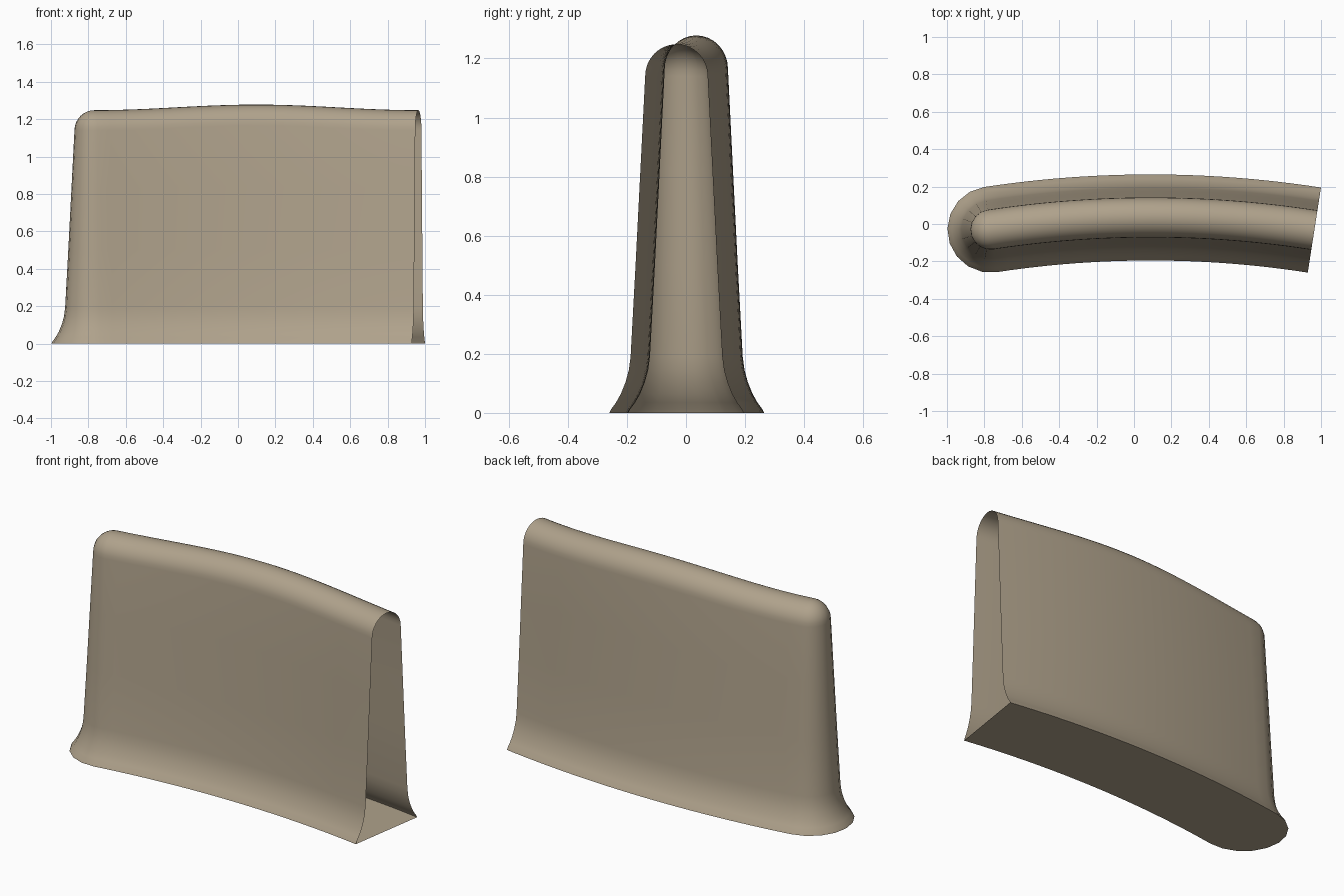
import bpy, bmesh, math

if "Cube" in bpy.data.objects:
    bpy.data.objects.remove(bpy.data.objects["Cube"])

R, AX, AY = 5.7, 0.09, 0.035       # plan arc radius and apex
A_RIGHT, A_LEFT = 0.154, -0.151    # arc angles at open end and rounded end
N_ARC, N_CAP = 24, 9

# Half cross-section (offset, height): floor centre, flared foot, wall, domed top
profile = [(0, 0), (0.23, 0), (0.224, 0.012), (0.207, 0.035), (0.19, 0.065),
           (0.174, 0.105), (0.163, 0.145), (0.157, 0.19),
           (0.14, 0.5), (0.123, 0.83), (0.107, 1.14)]
for i in range(1, 9):
    t = math.pi / 2 * i / 8
    profile.append((0.107 * math.cos(t), 1.14 + 0.108 * math.sin(t)))
profile[-1] = (0, 1.248)


def centre(a):
    return AX + R * math.sin(a), AY - R + R * math.cos(a)


# Stations around the plan: back side, rounded end, front side
arc = [A_RIGHT + (A_LEFT - A_RIGHT) * i / N_ARC for i in range(N_ARC + 1)]
stations = [(a, math.pi / 2 - a) for a in arc]
stations += [(A_LEFT, math.pi / 2 - A_LEFT + math.pi * i / N_CAP) for i in range(1, N_CAP)]
stations += [(a, 3 * math.pi / 2 - a) for a in reversed(arc)]

bm = bmesh.new()
rows = []
for a, d in stations:
    cx, cy = centre(a)
    # gentle rise of the top towards the middle
    u = (a - A_LEFT) / (A_RIGHT - A_LEFT)
    rise = 0.03 * math.sin(math.pi * u) ** 2
    rows.append([bm.verts.new((cx + r * math.cos(d), cy + r * math.sin(d),
                               z + rise * (z / 1.248) ** 2)) for r, z in profile])
for p, q in zip(rows, rows[1:]):
    for j in range(len(profile) - 1):
        bm.faces.new((p[j], q[j], q[j + 1], p[j + 1]))
bmesh.ops.remove_doubles(bm, verts=bm.verts, dist=1e-4)
bmesh.ops.recalc_face_normals(bm, faces=bm.faces)

# Curved hollow wall, open at the right end
mesh = bpy.data.meshes.new("curved_wall")
bm.to_mesh(mesh)
bm.free()
wall = bpy.data.objects.new("curved_wall", mesh)
bpy.context.collection.objects.link(wall)
mat = bpy.data.materials.new("tan")
mat.diffuse_color = (0.43, 0.36, 0.26, 1)
mat.use_nodes = True
mat.node_tree.nodes["Principled BSDF"].inputs["Base Color"].default_value = mat.diffuse_color
mesh.materials.append(mat)
bpy.context.view_layer.objects.active = wall
wall.select_set(True)
bpy.ops.object.shade_smooth_by_angle(angle=math.radians(40))
